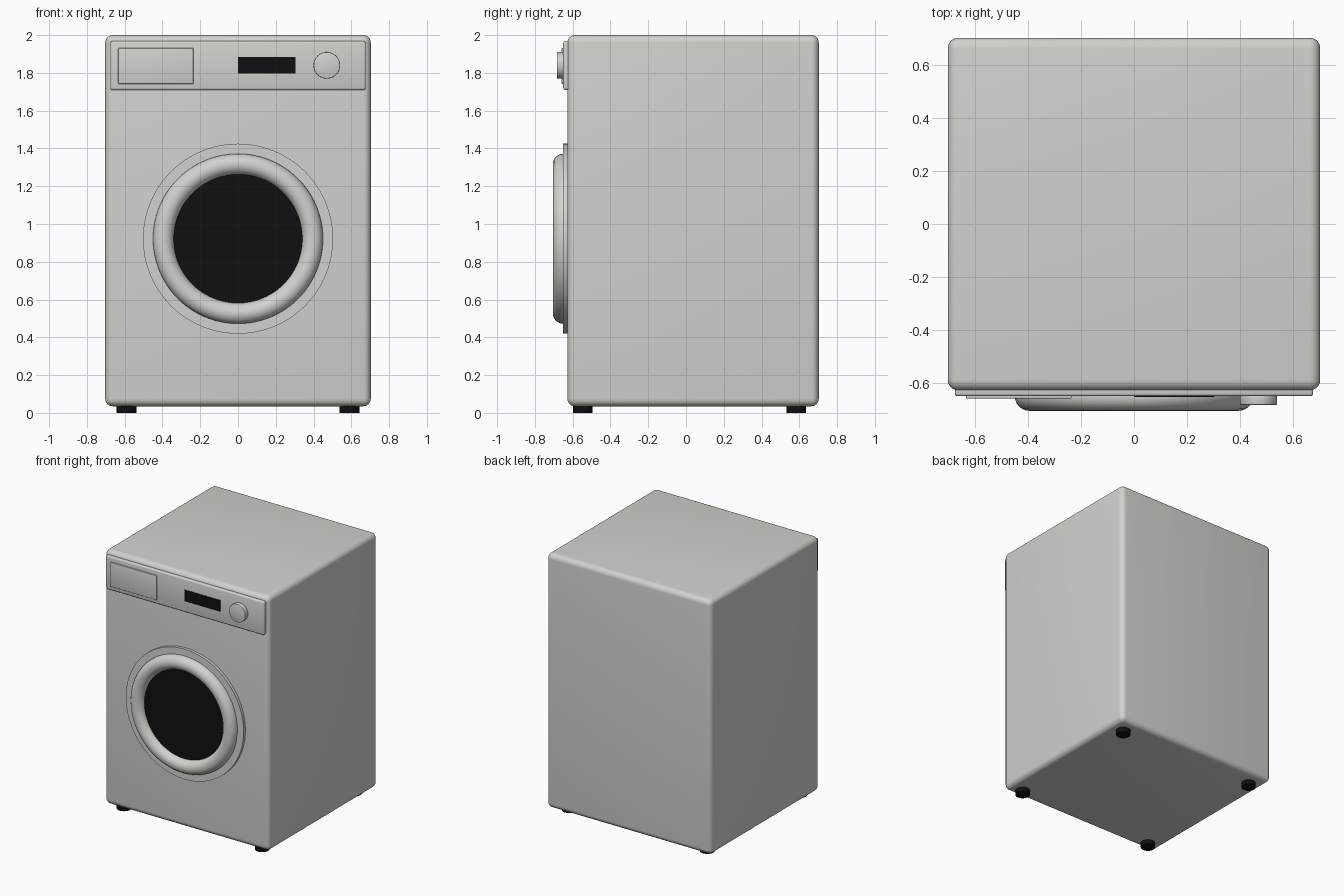
import bpy
import math

if "Cube" in bpy.data.objects:
    bpy.data.objects.remove(bpy.data.objects["Cube"], do_unlink=True)


def material(name, colour):
    mat = bpy.data.materials.new(name)
    mat.use_nodes = True
    mat.diffuse_color = (*colour, 1)
    mat.node_tree.nodes["Principled BSDF"].inputs["Base Color"].default_value = (*colour, 1)
    return mat


ENAMEL = material("warm white enamel", (0.64, 0.64, 0.61))
BLACK = material("black", (0.005, 0.005, 0.005))


def finish(name, mat, bevel=0, segments=3):
    """Name, colour, round and smooth the newest object."""
    obj = bpy.context.object
    obj.name = name
    obj.data.materials.append(mat)
    if bevel:
        mod = obj.modifiers.new("rounded edges", "BEVEL")
        mod.width = bevel
        mod.segments = segments
        mod.limit_method = "ANGLE"
        bpy.ops.object.modifier_apply(modifier=mod.name)
    bpy.ops.object.shade_smooth_by_angle(angle=math.radians(35))
    return obj


def box(name, low, high, mat, bevel=0, segments=3):
    bpy.ops.mesh.primitive_cube_add(size=1, location=[(a + b) / 2 for a, b in zip(low, high)])
    bpy.context.object.scale = [b - a for a, b in zip(low, high)]
    bpy.ops.object.transform_apply(location=False, rotation=False, scale=True)
    return finish(name, mat, bevel, segments)


def front_disc(name, x, z, radius, back, front, mat, sides=64, bevel=0):
    """Cylinder whose axis points to the front."""
    bpy.ops.mesh.primitive_cylinder_add(
        vertices=sides, radius=radius, depth=back - front,
        location=(x, (back + front) / 2, z), rotation=(math.pi / 2, 0, 0))
    return finish(name, mat, bevel, 2)


# Cabinet
box("cabinet", (-0.703, -0.628, 0.035), (0.703, 0.703, 2.0), ENAMEL, 0.04, 6)

# Control panel with drawer, display and dial
box("control_panel", (-0.676, -0.65, 1.71), (0.676, -0.6, 1.968), ENAMEL, 0.01)
box("detergent_drawer", (-0.634, -0.659, 1.742), (-0.236, -0.64, 1.931), ENAMEL, 0.004)
box("display", (0, -0.653, 1.796), (0.304, -0.645, 1.884), BLACK)
front_disc("program_dial", 0.47, 1.84, 0.07, -0.64, -0.683, ENAMEL, 48, 0.003)

# Door: backing plate, rounded ring and dark glass
DOOR_Z = 0.922
front_disc("door_plate", 0, DOOR_Z, 0.503, -0.61, -0.65, ENAMEL, 96)
bpy.ops.mesh.primitive_torus_add(
    major_radius=0.395, minor_radius=0.055, major_segments=96, minor_segments=24,
    location=(0, -0.65, DOOR_Z), rotation=(math.pi / 2, 0, 0))
finish("door_ring", ENAMEL)
front_disc("door_glass", 0, DOOR_Z, 0.345, -0.64, -0.656, BLACK, 96)

# Feet
for side, x in (("right", -0.59), ("left", 0.59)):
    for end, y in (("front", -0.547), ("back", 0.583)):
        bpy.ops.mesh.primitive_cylinder_add(
            vertices=32, radius=0.052, depth=0.05, location=(x, y, 0.025))
        finish(f"{end}_{side}_foot", BLACK)
